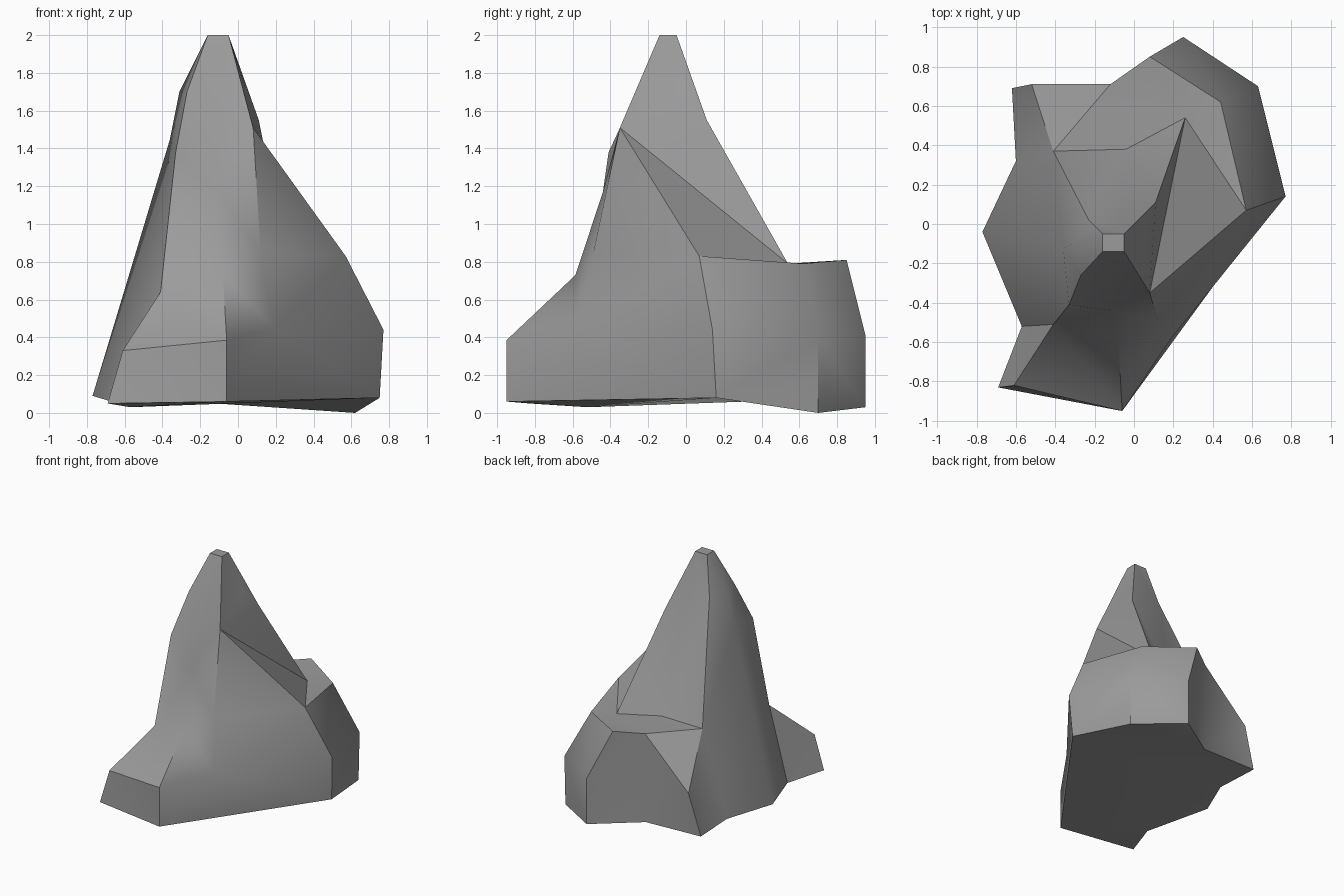
import bpy
import bmesh
from math import radians
from mathutils import Vector

cube = bpy.data.objects.get("Cube")
if cube:
    bpy.data.objects.remove(cube)

# One plain stone colour
stone = bpy.data.materials.new("grey stone")
stone.use_nodes = True
grey = (0.33, 0.33, 0.33, 1)
stone.diffuse_color = grey
stone.node_tree.nodes["Principled BSDF"].inputs["Base Color"].default_value = grey

# Small square summit: front left/right and back left/right corners
front_right, back_right = (-.05, -.14, 2), (-.05, -.05, 2)
front_left, back_left = (-.16, -.14, 2), (-.16, -.05, 2)

# Points where several ridges meet
toe = (-.06, -.95, .06)
instep = (-.41, -.51, .64)
ledge_notch = (.26, .54, .79)
ledge_back = (-.12, .71, .79)
ledge_inner = (-.04, .38, .79)

# Upper stretches of ridges that are shared by neighbours
front_crest = [instep, (-.33, -.41, 1.38), (-.27, -.26, 1.7), front_left]
east_crest = [ledge_notch, (.11, .11, 1.55), (.05, 0, 1.69), back_right]
north_crest = [ledge_back, ledge_inner, back_right]

# Ridges of the rock, each running from the ground to the summit, in order around it
ridges = [
    # protruding front foot
    [(-.69, -.83, .05), (-.61, -.82, .33)] + front_crest,
    [toe, (-.06, -.95, .385), (-.08, -.585, .73), (-.12, -.44, 1.17), front_right],
    [toe, (.19, -.58, .45), (.12, -.49, .85), (.08, -.35, 1.51), front_right],
    # rear ledge block
    [(.75, .16, .08), (.77, .14, .44), (.57, .07, .83)] + east_crest,
    [(.62, .7, 0), (.63, .7, .4), (.44, .62, .79)] + east_crest,
    [(.25, .95, .03), (.25, .95, .41), (.08, .85, .81)] + east_crest,
    [(-.12, .7, .05)] + north_crest,
    # rear spur and long side slope
    [(-.62, .69, .06), (-.52, .71, .4)] + north_crest,
    [(-.6, .32, .06), (-.41, .37, .78), (-.23, .02, 1.69), back_left],
    [(-.77, -.04, .09), (-.36, -.12, 1.45), (-.31, -.1, 1.7), back_left],
    [(-.57, -.52, .03)] + front_crest,
]

bm = bmesh.new()
known = {}


def vert(point):
    """Return the one mesh vertex at this point."""
    if point not in known:
        known[point] = bm.verts.new(point)
    return known[point]


def face(*points):
    """Add a face, leaving out those with repeated corners."""
    if len(set(points)) == len(points):
        bm.faces.new([vert(p) for p in points])


def gap(p, q):
    return (Vector(p) - Vector(q)).length


def skin(left, right):
    """Stretch triangles between two ridges, always along the shorter diagonal."""
    i = j = 0
    while i + 1 < len(left) or j + 1 < len(right):
        can_left, can_right = i + 1 < len(left), j + 1 < len(right)
        if can_left and (not can_right or
                         gap(left[i + 1], right[j]) <= gap(left[i], right[j + 1])):
            face(left[i], right[j], left[i + 1])
            i += 1
        else:
            face(left[i], right[j], right[j + 1])
            j += 1


for ridge, neighbour in zip(ridges, ridges[1:] + ridges[:1]):
    skin(ridge, neighbour)

# Summit cap and underside
face(front_left, front_right, back_right, back_left)
feet = list(dict.fromkeys(ridge[0] for ridge in ridges))
face(*reversed(feet))
bmesh.ops.triangulate(bm, faces=[f for f in bm.faces if len(f.verts) > 4])
bmesh.ops.recalc_face_normals(bm, faces=bm.faces[:])

mesh = bpy.data.meshes.new("rock_spire")
bm.to_mesh(mesh)
bm.free()
mesh.materials.append(stone)
rock = bpy.data.objects.new("rock_spire", mesh)
bpy.context.collection.objects.link(rock)

# Soft slopes, crisp ridges
bpy.context.view_layer.objects.active = rock
rock.select_set(True)
bpy.ops.object.shade_smooth_by_angle(angle=radians(42))
